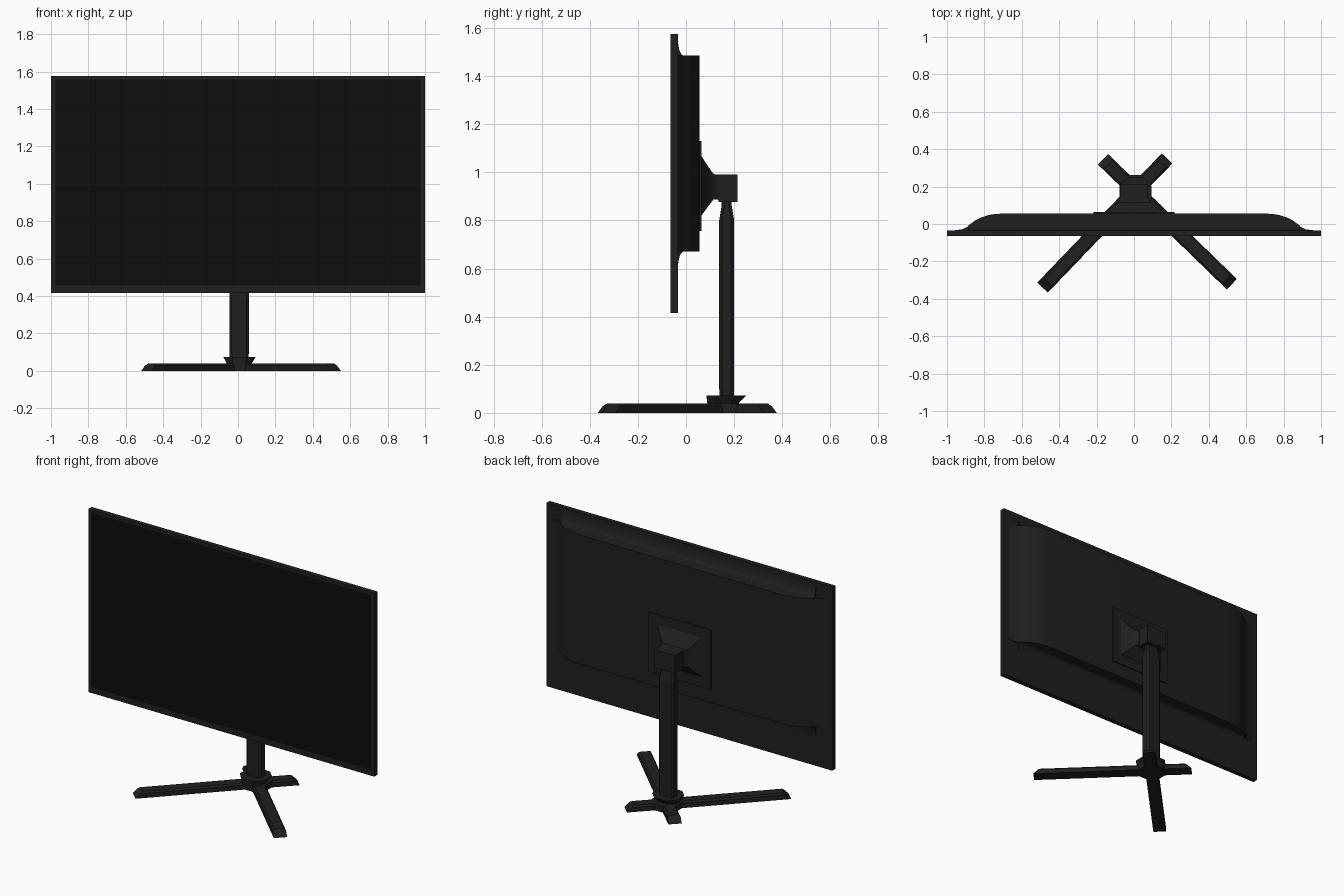
import bpy, bmesh, math
from mathutils import Vector

if "Cube" in bpy.data.objects:
    bpy.data.objects.remove(bpy.data.objects["Cube"])


def material(name, v):
    m = bpy.data.materials.new(name)
    m.diffuse_color = (v, v, v, 1)
    m.use_nodes = True
    m.node_tree.nodes["Principled BSDF"].inputs["Base Color"].default_value = m.diffuse_color
    return m


BODY = material("dark_plastic", 0.014)
SCREEN = material("black_glass", 0.004)


def loft(name, rings, mat=BODY, smooth=False):
    """Skin a list of equal-length point rings and cap both ends."""
    bm = bmesh.new()
    vs = [[bm.verts.new(p) for p in r] for r in rings]
    for a, b in zip(vs, vs[1:]):
        for i in range(len(a)):
            j = (i + 1) % len(a)
            bm.faces.new((a[i], a[j], b[j], b[i]))
    bm.faces.new(vs[0])
    bm.faces.new(vs[-1])
    bmesh.ops.recalc_face_normals(bm, faces=bm.faces)
    me = bpy.data.meshes.new(name)
    bm.to_mesh(me)
    bm.free()
    ob = bpy.data.objects.new(name, me)
    bpy.context.collection.objects.link(ob)
    me.materials.append(mat)
    if smooth:
        bpy.ops.object.select_all(action='DESELECT')
        bpy.context.view_layer.objects.active = ob
        ob.select_set(True)
        bpy.ops.object.shade_smooth_by_angle(angle=math.radians(35))
    return ob


def rect_xz(x, z0, z1, y):
    return [(-x, y, z0), (x, y, z0), (x, y, z1), (-x, y, z1)]


def chamfered_xy(x0, x1, y0, y1, c, z):
    return [(x0 + c, y0, z), (x1 - c, y0, z), (x1, y0 + c, z), (x1, y1 - c, z),
            (x1 - c, y1, z), (x0 + c, y1, z), (x0, y1 - c, z), (x0, y0 + c, z)]


# Panel with bezel lip, and the screen set into it
loft("panel_frame", [rect_xz(1, 0.415, 1.575, -0.034), rect_xz(1, 0.415, 1.575, -0.065),
                     rect_xz(0.977, 0.455, 1.557, -0.065), rect_xz(0.977, 0.455, 1.557, -0.059)])
loft("screen", [rect_xz(0.977, 0.455, 1.557, -0.058), rect_xz(0.977, 0.455, 1.557, -0.061)], SCREEN)

# Rear housing: S-curved sides, extruded vertically
half = [(0.97, -0.035), (0.92, -0.029), (0.895, -0.018), (0.875, 0.0), (0.85, 0.018),
        (0.82, 0.034), (0.78, 0.047), (0.74, 0.054), (0.69, 0.056)]
outline = half + [(-x, y) for x, y in reversed(half)]
loft("rear_housing", [[(x, y, z) for x, y in outline] for z in (0.67, 1.485)], smooth=True)

# Concave fillets running above and below the housing
fillet = [(-0.035, 0), (-0.005, 0), (-0.014, 0.004), (-0.021, 0.011),
          (-0.027, 0.024), (-0.031, 0.042), (-0.034, 0.065)]
for name, z, s in (("upper_fillet", 1.482, 1), ("lower_fillet", 0.673, -1)):
    loft(name, [[(x, y, z + s * h) for y, h in fillet] for x in (-0.885, 0.885)], smooth=True)

# Mount plate and flared neck
loft("mount_plate", [rect_xz(0.216, 0.755, 1.13, 0.05), rect_xz(0.216, 0.755, 1.13, 0.064)])
neck = [(0.06, 0.165, 0.815, 1.075), (0.075, 0.14, 0.835, 1.05), (0.095, 0.112, 0.862, 1.02),
        (0.115, 0.09, 0.888, 0.992), (0.14, 0.078, 0.885, 0.99)]
loft("mount_neck", [rect_xz(x, z0, z1, y) for y, x, z0, z1 in neck], smooth=True)
loft("mount_block", [rect_xz(0.073, 0.877, 0.99, y) for y in (0.135, 0.215)])

# Stand column, tapered at both ends
column = [(0.05, 0.049, 0.028), (0.1, 0.052, 0.031), (0.8, 0.052, 0.031),
          (0.86, 0.046, 0.021), (0.9, 0.046, 0.02)]
loft("stand_column", [chamfered_xy(0.006 - w, 0.006 + w, 0.169 - d, 0.169 + d, 0.012, z)
                      for z, w, d in column])

# Collar flaring upward from the base
loft("stand_collar", [chamfered_xy(-0.055, 0.068, 0.09, 0.21, 0.03, 0.03),
                      chamfered_xy(-0.078, 0.094, 0.084, 0.25, 0.045, 0.073)])

# Base hub and four splayed legs with sloped tips
HUB = Vector((0.008, 0.178))
loft("base_hub", [[(HUB.x + 0.09 * math.cos(math.radians(22.5 + 45 * i)),
                    HUB.y + 0.09 * math.sin(math.radians(22.5 + 45 * i)), z) for i in range(8)]
                  for z in (0.0, 0.038)])


def leg(name, tip):
    d = (Vector(tip) - HUB).normalized()
    n = Vector((-d.y, d.x))
    rings = []
    for z, w, cut in ((0, 0.039, 0), (0.028, 0.038, 0.028), (0.038, 0.029, 0.04)):
        end = Vector(tip) - d * cut
        rings.append([(p.x, p.y, z) for p in (HUB - n * w, end - n * w, end + n * w, HUB + n * w)])
    loft(name, rings)


leg("front_left_leg", (-0.489, -0.340))
leg("front_right_leg", (0.523, -0.322))
leg("back_left_leg", (-0.166, 0.346))
leg("back_right_leg", (0.177, 0.350))
